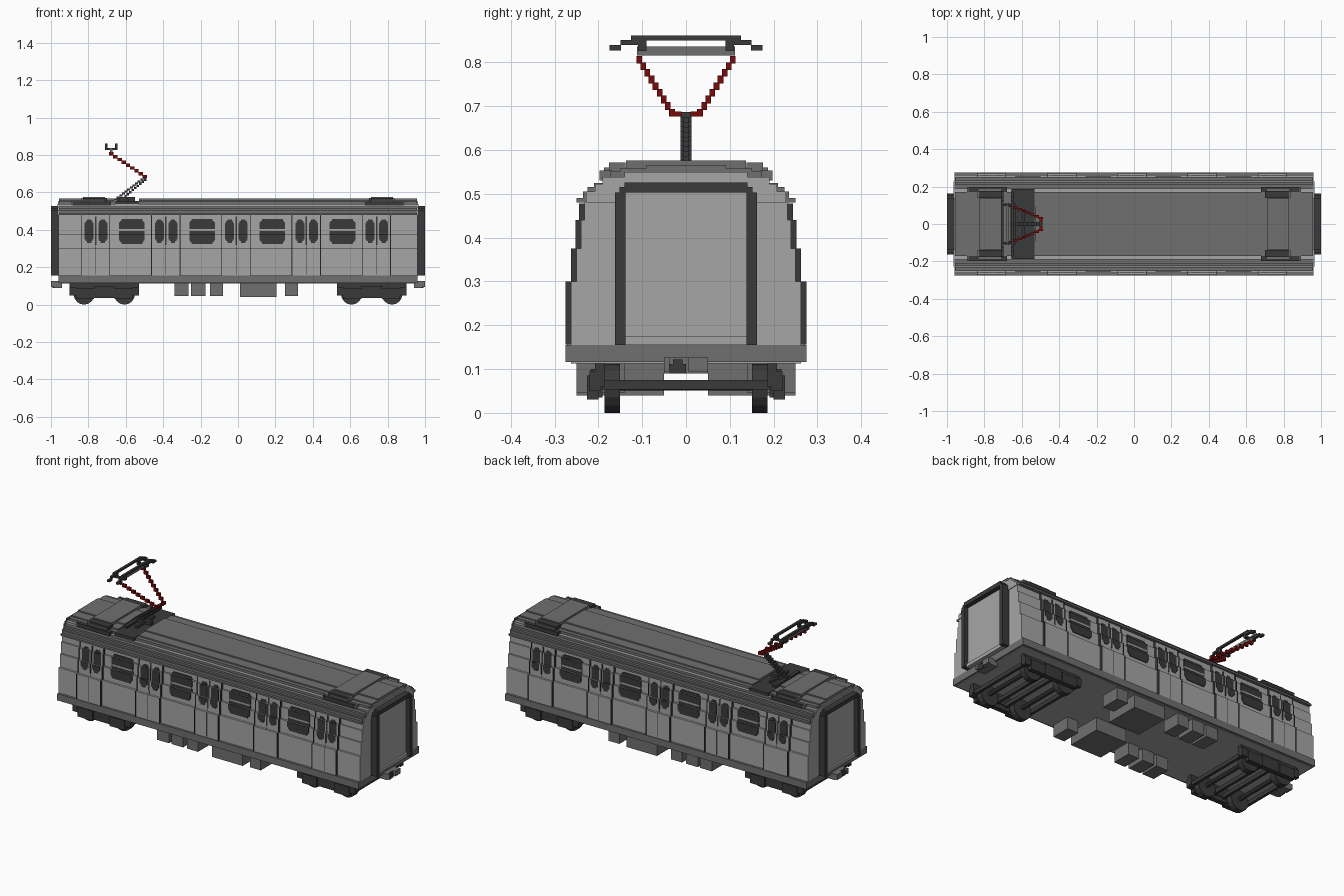
import bpy, bmesh, math
from mathutils import Matrix, Vector

if "Cube" in bpy.data.objects:
    bpy.data.objects.remove(bpy.data.objects["Cube"], do_unlink=True)


def material(name, rgb):
    m = bpy.data.materials.new(name)
    m.use_nodes = True
    m.diffuse_color = (*rgb, 1)
    m.node_tree.nodes["Principled BSDF"].inputs["Base Color"].default_value = (*rgb, 1)
    return m


LIGHT = material("light grey", (0.38, 0.38, 0.38))
MID = material("mid grey", (0.16, 0.16, 0.16))
DARK = material("dark grey", (0.042, 0.042, 0.042))
RED = material("dark red", (0.19, 0.003, 0.003))


def finish(name, mat, bm):
    me = bpy.data.meshes.new(name)
    bm.to_mesh(me)
    bm.free()
    me.materials.append(mat)
    ob = bpy.data.objects.new(name, me)
    bpy.context.collection.objects.link(ob)
    return ob


def add_box(bm, x0, x1, y0, y1, z0, z1):
    c = Vector(((x0 + x1) / 2, (y0 + y1) / 2, (z0 + z1) / 2))
    size = Matrix.Diagonal((abs(x1 - x0), abs(y1 - y0), abs(z1 - z0), 1))
    bmesh.ops.create_cube(bm, size=1, matrix=Matrix.Translation(c) @ size)


def part(name, mat, boxes, mirror_x=False, mirror_y=False):
    """One object from boxes (x0, x1, y0, y1, z0, z1), optionally mirrored."""
    bm = bmesh.new()
    for x0, x1, y0, y1, z0, z1 in boxes:
        for sx in ((1, -1) if mirror_x else (1,)):
            for sy in ((1, -1) if mirror_y else (1,)):
                add_box(bm, sx * x0, sx * x1, sy * y0, sy * y1, z0, z1)
    return finish(name, mat, bm)


def stack(name, mat, layers):
    """Centred layers given as (half length, half width, z0, z1)."""
    return part(name, mat, [(-l, l, -w, w, a, b) for l, w, a, b in layers])


# Body: wall bands step inward toward the roof
BANDS = [(0.155, 0.30, 0.262), (0.30, 0.375, 0.25), (0.375, 0.44, 0.24), (0.44, 0.48, 0.232)]
stack("underframe", MID, [(0.96, 0.275, 0.116, 0.155)])
stack("floor_plate", LIGHT, [(0.95, 0.262, 0.113, 0.118)])
stack("body_shell", LIGHT, [(0.96, w, a, b) for a, b, w in BANDS])
stack("end_caps", LIGHT, [(0.964, 0.228, 0.48, 0.505), (0.964, 0.208, 0.505, 0.522),
                          (0.964, 0.19, 0.522, 0.538), (0.962, 0.14, 0.538, 0.55)])

# Stepped roof, with a well for the current collector
stack("roof", MID, [
    (0.958, 0.25, 0.48, 0.49), (0.958, 0.235, 0.49, 0.505), (0.958, 0.225, 0.505, 0.515),
    (0.958, 0.21, 0.515, 0.525), (0.958, 0.19, 0.525, 0.537), (0.957, 0.172, 0.537, 0.552)])
part("roof_crown", MID, [(-0.53, 0.957, -0.15, 0.15, 0.55, 0.559),
                         (-0.53, 0.957, -0.09, 0.09, 0.559, 0.566),
                         (-0.957, -0.66, -0.15, 0.15, 0.55, 0.559),
                         (-0.957, -0.66, -0.09, 0.09, 0.559, 0.566)])
part("roof_end_panel", MID, [(0.71, 0.83, -0.187, 0.187, 0.53, 0.56),
                             (0.71, 0.83, -0.137, 0.137, 0.56, 0.576)], mirror_x=True)
part("roof_vents", DARK, [(0.68, 0.885, 0.168, 0.197, 0.53, 0.552),
                          (0.70, 0.828, 0.138, 0.176, 0.55, 0.57)], True, True)
part("vent_noses", MID, [(0.885, 0.892, 0.168, 0.197, 0.53, 0.553),
                         (0.828, 0.836, 0.138, 0.176, 0.55, 0.571)], True, True)


def strips(x0, x1, z0, z1, depth):
    """Side plates that follow the stepped wall."""
    out = []
    for a, b, w in BANDS:
        lo, hi = max(a, z0), min(b, z1)
        if hi > lo + 1e-5:
            out.append((x0, x1, w - 0.003, w + depth, lo, hi))
    return out


def pane(x0, x1, z0, z1, depth, round_low=True, round_high=True):
    """Window with stepped rounded corners."""
    s, low, high, out = 0.009, z0, z1, []
    for inset in (0.012, 0.005):
        if round_low:
            out += strips(x0 + inset, x1 - inset, low, low + s, depth)
            low += s
        if round_high:
            out += strips(x0 + inset, x1 - inset, high - s, high, depth)
            high -= s
    return out + strips(x0, x1, low, high, depth)


# Raised sliding doors and windows along both sides
doors, door_glass, seals, side_glass, sash = [], [], [], [], []
for i in range(5):
    left = -0.838 + 0.3755 * i
    mid, right = left + 0.077, left + 0.152
    doors += strips(left, right, 0.155, 0.478, 0.009)
    door_glass += pane(left + 0.018, left + 0.066, 0.33, 0.455, 0.011)
    door_glass += pane(mid + 0.014, mid + 0.062, 0.33, 0.455, 0.011)
    for x in (left, right):
        seals += strips(x - 0.002, x + 0.002, 0.156, 0.478, 0.0125)
    seals += strips(mid - 0.004, mid + 0.004, 0.32, 0.47, 0.011)
    seals += strips(mid - 0.001, mid + 0.001, 0.16, 0.32, 0.010)
    if i < 4:
        a, b = right + 0.05, right + 0.187
        side_glass += pane(a, b, 0.325, 0.393, 0.004, True, False)
        side_glass += pane(a, b, 0.403, 0.457, 0.004, False, True)
        sash += strips(a + 0.004, b - 0.004, 0.393, 0.403, 0.006)
part("doors", LIGHT, doors, mirror_y=True)
part("door_windows", DARK, door_glass, mirror_y=True)
part("door_seals", DARK, seals, mirror_y=True)
part("side_windows", DARK, side_glass, mirror_y=True)
part("window_sash_bars", LIGHT, sash, mirror_y=True)

# Gangway at each end
part("gangway_frame", DARK, [
    (0.955, 1.0, 0.138, 0.162, 0.155, 0.503), (0.955, 1.0, -0.162, -0.138, 0.155, 0.503),
    (0.955, 1.0, -0.152, 0.152, 0.503, 0.515), (0.955, 1.0, -0.14, 0.14, 0.515, 0.526)],
    mirror_x=True)
part("gangway_door", LIGHT, [(0.955, 0.975, -0.138, 0.138, 0.175, 0.503),
                             (0.955, 0.985, -0.138, 0.138, 0.155, 0.175)], mirror_x=True)

# Couplers
part("coupler", MID, [(0.94, 0.985, -0.05, 0.05, 0.09, 0.126),
                      (0.95, 1.0, -0.05, -0.038, 0.095, 0.126),
                      (0.95, 1.0, 0.004, 0.05, 0.095, 0.126)], mirror_x=True)
part("coupler_pin", DARK, [(0.98, 0.992, -0.038, 0.0, 0.09, 0.112),
                           (0.98, 0.992, -0.03, -0.008, 0.112, 0.122)], mirror_x=True)

# Bogies
FRAME = [(-0.185, 0.185, 0.185, 0.208, 0.06, 0.113), (-0.15, -0.055, 0.20, 0.226, 0.03, 0.085),
         (0.055, 0.15, 0.20, 0.226, 0.03, 0.085), (-0.055, 0.055, 0.19, 0.218, 0.035, 0.1),
         (-0.185, -0.15, 0.195, 0.22, 0.05, 0.095), (0.15, 0.185, 0.195, 0.22, 0.05, 0.095)]
frames, beams = [], []
for cx in (-0.715, 0.715):
    frames += [(cx + b[0], cx + b[1], *b[2:]) for b in FRAME]
    beams += [(cx + x - 0.008, cx + x + 0.008, -0.19, 0.19, 0.053, 0.075)
              for x in (-0.172, -0.03, 0.03, 0.172)]
part("bogie_side_frames", DARK, frames, mirror_y=True)
part("bogie_cross_beams", DARK, beams)


def add_cylinder(bm, x, y, z, radius, length, sides):
    bmesh.ops.create_cone(bm, cap_ends=True, segments=sides, radius1=radius, radius2=radius,
                          depth=length, matrix=Matrix.Translation((x, y, z))
                          @ Matrix.Rotation(math.pi / 2, 4, 'X'))


wheels, axles = bmesh.new(), bmesh.new()
for cx in (-0.715, 0.715):
    for dx in (-0.108, 0.108):
        add_cylinder(axles, cx + dx, 0, 0.063, 0.012, 0.32, 8)
        for y in (-0.168, 0.168):
            add_cylinder(wheels, cx + dx, y, 0.056, 0.056, 0.035, 16)
finish("wheels", DARK, wheels)
finish("axles", DARK, axles)

# Underfloor equipment
part("equipment_boxes", MID, [
    (-0.34, -0.265, 0.14, 0.25, 0.045, 0.117), (-0.25, -0.175, 0.14, 0.25, 0.045, 0.117),
    (-0.15, -0.08, 0.14, 0.25, 0.045, 0.117), (0.01, 0.205, 0.05, 0.25, 0.04, 0.117),
    (0.25, 0.32, 0.14, 0.25, 0.045, 0.117)], mirror_y=True)

# Current collector base
part("collector_base", DARK, [(-0.655, -0.532, -0.187, 0.187, 0.535, 0.555),
                              (-0.65, -0.63, -0.11, 0.11, 0.55, 0.568),
                              (-0.60, -0.585, -0.08, 0.08, 0.55, 0.568),
                              (-0.65, -0.55, -0.012, 0.012, 0.55, 0.575)])


def steps(p, q, n, size):
    """Stepped arm of small blocks from p to q."""
    p, q, out = Vector(p), Vector(q), []
    for k in range(n):
        c = p.lerp(q, k / (n - 1))
        out.append([v for i in range(3) for v in (c[i] - size[i] / 2, c[i] + size[i] / 2)])
    return out


# Folding arms
part("collector_lower_arm", DARK,
     steps((-0.655, 0, 0.562), (-0.50, 0, 0.68), 12, (0.016, 0.024, 0.012))
     + steps((-0.615, 0, 0.568), (-0.495, 0, 0.668), 10, (0.013, 0.014, 0.012)))
part("collector_upper_arm", RED,
     steps((-0.498, 0.032, 0.685), (-0.678, 0.107, 0.806), 9, (0.023, 0.013, 0.0175))
     + [(-0.505, -0.488, 0.01, 0.036, 0.676, 0.688)], mirror_y=True)

# Collector head with two contact bars and drooping horns
part("collector_head_frame", MID, [(-0.685, -0.67, -0.112, 0.112, 0.815, 0.836)])
head = []
for x in (-0.705, -0.65):
    head += [(x - 0.007, x + 0.007, 0, 0.125, 0.85, 0.861),
             (x - 0.007, x + 0.007, 0.11, 0.15, 0.839, 0.851),
             (x - 0.007, x + 0.007, 0.148, 0.174, 0.827, 0.839),
             (x - 0.006, x + 0.006, 0.09, 0.11, 0.826, 0.852)]
head.append((-0.71, -0.645, 0.095, 0.108, 0.826, 0.837))
part("collector_head", DARK, head, mirror_y=True)
